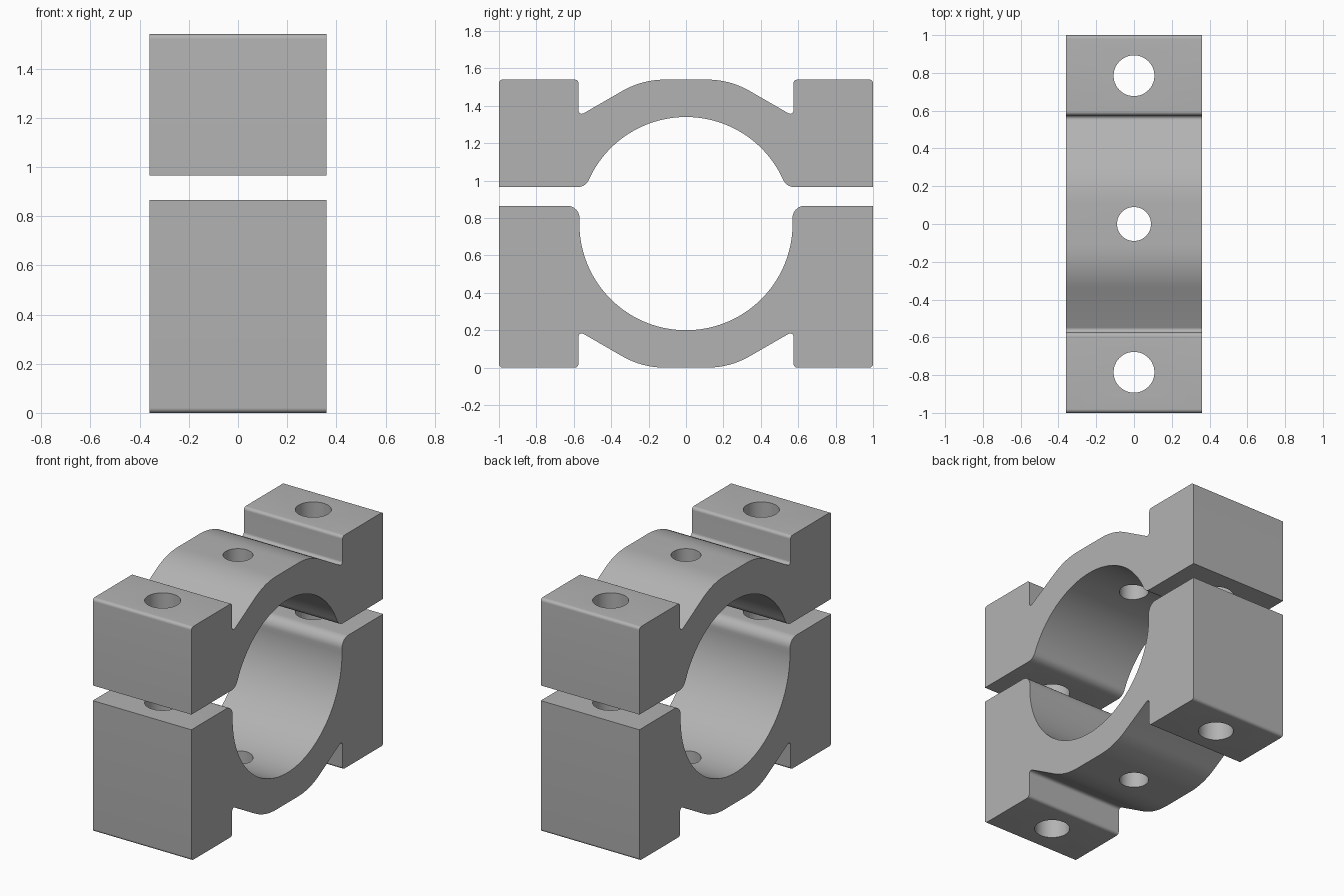
import bpy, bmesh, math
from mathutils import Vector

if "Cube" in bpy.data.objects:
    bpy.data.objects.remove(bpy.data.objects["Cube"])

HALF_W = 0.36      # half width along x
BORE_Z = 0.77      # bore centre height, also distance to the outer faces
BORE_R = 0.57
LIP_R = 0.065      # rounding where the bore meets the split face
BOLT_Y = 0.785

steel = bpy.data.materials.new("plain_grey")
steel.use_nodes = True
colour = (0.45, 0.45, 0.45, 1)
steel.diffuse_color = colour
steel.node_tree.nodes["Principled BSDF"].inputs["Base Color"].default_value = colour


def arc(cx, cy, r, a0, a1, n):
    return [Vector((cx + r * math.cos(a0 + (a1 - a0) * i / n),
                    cy + r * math.sin(a0 + (a1 - a0) * i / n))) for i in range(n + 1)]


def fillet(prev, corner, nxt, r, n=8):
    """Points of a round of radius r replacing a profile corner."""
    p, c, q = Vector(prev), Vector(corner), Vector(nxt)
    u, v = (p - c).normalized(), (q - c).normalized()
    half = u.angle(v) / 2
    centre = c + (u + v).normalized() * (r / math.sin(half))
    a = c + u * (r / math.tan(half)) - centre
    b = c + v * (r / math.tan(half)) - centre
    a0 = math.atan2(a.y, a.x)
    turn = (math.atan2(b.y, b.x) - a0 + math.pi) % (2 * math.pi) - math.pi
    return arc(centre.x, centre.y, r, a0, a0 + turn, n)


def half_profile(split):
    """Half outline (y, distance from bore centre), from arch top round to bore top."""
    top = BORE_Z
    corners = [(0, top), (0.235, top), (0.575, 0.574), (0.575, top), (1, top), (1, split)]
    radii = [0.45, 0.018, 0.02, 0.02]
    pts = []
    for i, r in enumerate(radii, 1):
        pts += fillet(corners[i - 1], corners[i], corners[i + 1], r)
    pts.append(Vector((1, split)))
    # lip round tangent to both split face and bore
    d = split + LIP_R
    y = math.sqrt((BORE_R + LIP_R) ** 2 - d * d)
    a = math.atan2(d, y)
    pts += arc(y, d, LIP_R, -math.pi / 2, -math.pi + a, 8)
    pts += arc(0, 0, BORE_R, a, math.pi / 2, 40)[1:]
    return pts


def drill(obj, y, r):
    bpy.ops.mesh.primitive_cylinder_add(vertices=48, radius=r, depth=4, location=(0, y, BORE_Z))
    cutter = bpy.context.object
    cutter.hide_render = True
    mod = obj.modifiers.new("hole", "BOOLEAN")
    mod.operation, mod.solver, mod.object = "DIFFERENCE", "EXACT", cutter
    bpy.context.view_layer.objects.active = obj
    bpy.ops.object.modifier_apply(modifier=mod.name)
    bpy.data.objects.remove(cutter)


def clamp_half(name, split, side):
    half = half_profile(split)
    mirrored = [Vector((-p.x, p.y)) for p in reversed(half[:-1])]
    bm = bmesh.new()
    face = bm.faces.new([bm.verts.new((-HALF_W, p.x, BORE_Z + side * p.y))
                         for p in half + mirrored])
    out = bmesh.ops.extrude_face_region(bm, geom=[face])
    bmesh.ops.translate(bm, vec=(2 * HALF_W, 0, 0),
                        verts=[g for g in out["geom"] if isinstance(g, bmesh.types.BMVert)])
    bmesh.ops.recalc_face_normals(bm, faces=bm.faces)
    mesh = bpy.data.meshes.new(name)
    bm.to_mesh(mesh)
    bm.free()
    mesh.materials.append(steel)
    obj = bpy.data.objects.new(name, mesh)
    bpy.context.collection.objects.link(obj)
    # two bolt holes and a central oil hole
    for y, r in ((-BOLT_Y, 0.108), (0, 0.09), (BOLT_Y, 0.108)):
        drill(obj, y, r)
    bpy.ops.object.select_all(action="DESELECT")
    obj.select_set(True)
    bpy.context.view_layer.objects.active = obj
    bpy.ops.object.shade_smooth_by_angle(angle=math.radians(30))


clamp_half("upper_clamp_half", 0.195, 1)
clamp_half("lower_clamp_half", -0.095, -1)
